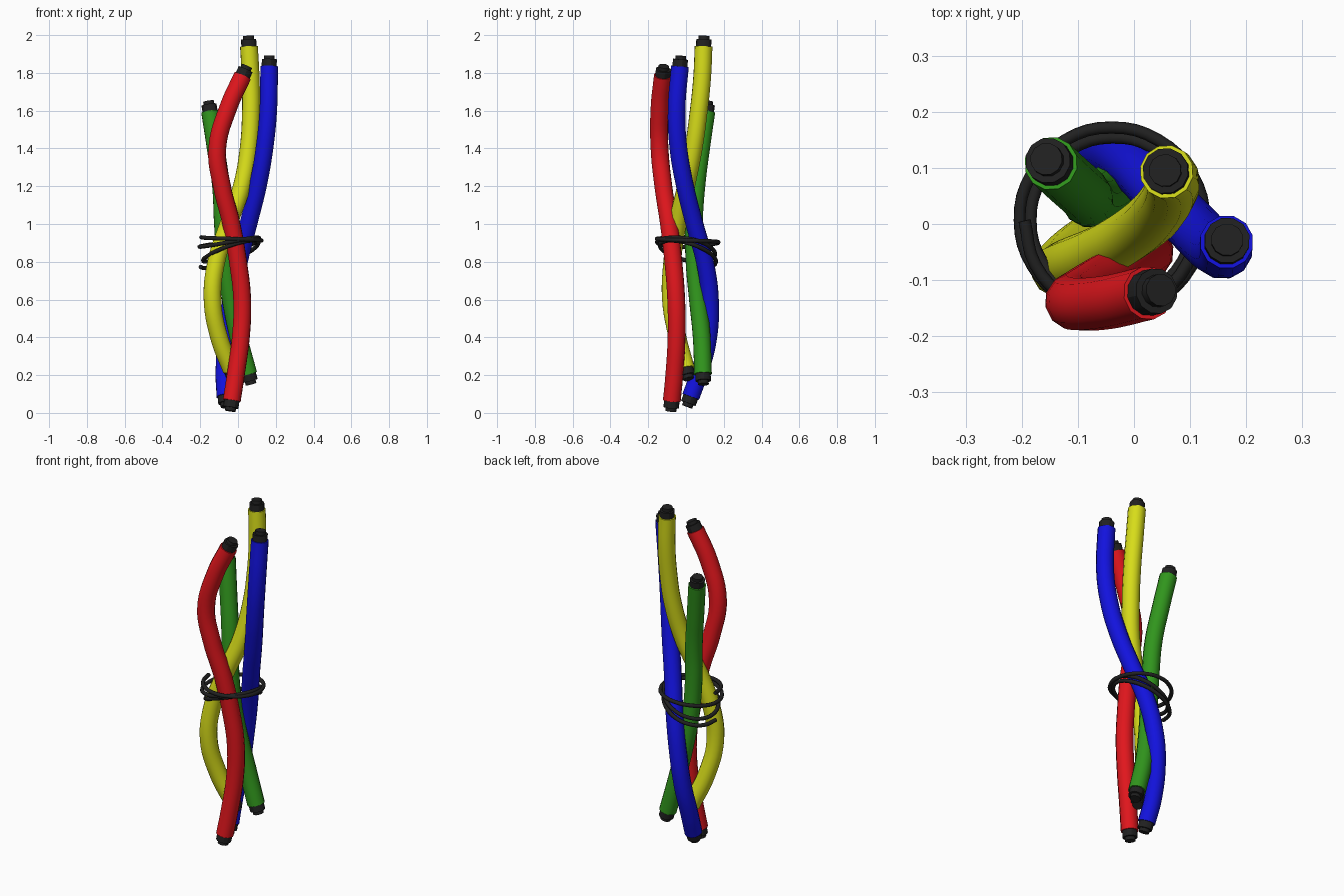
import bpy, math
from mathutils import Vector

if "Cube" in bpy.data.objects:
    bpy.data.objects.remove(bpy.data.objects["Cube"])


def material(name, rgb):
    m = bpy.data.materials.new(name)
    m.diffuse_color = (*rgb, 1)
    m.use_nodes = True
    m.node_tree.nodes["Principled BSDF"].inputs["Base Color"].default_value = m.diffuse_color
    return m


black = material("black_rubber", (0.015, 0.015, 0.015))


def tube(name, pts, radius, mat, sides_res=4, res=6):
    """Smooth round tube through the given points."""
    cu = bpy.data.curves.new(name, 'CURVE')
    cu.dimensions = '3D'
    cu.bevel_depth = radius
    cu.bevel_resolution = sides_res
    cu.resolution_u = res
    cu.use_fill_caps = True
    sp = cu.splines.new('BEZIER')
    sp.bezier_points.add(len(pts) - 1)
    for bp, p in zip(sp.bezier_points, pts):
        bp.co = p
        bp.handle_left_type = bp.handle_right_type = 'AUTO'
    sp.use_smooth = True
    cu.materials.append(mat)
    ob = bpy.data.objects.new(name, cu)
    bpy.context.collection.objects.link(ob)
    return ob


def end_cap(name, base, direction):
    """Stepped black core sticking out of a wire end."""
    d = direction.normalized()
    for part, r, a, b in (("collar", 0.041, -0.01, 0.037), ("tip", 0.029, 0.03, 0.056)):
        bpy.ops.mesh.primitive_cylinder_add(
            vertices=12, radius=r, depth=b - a, location=base + d * (a + b) / 2,
            rotation=d.to_track_quat('Z', 'Y').to_euler())
        ob = bpy.context.object
        ob.name = name + "_" + part
        ob.data.materials.append(black)
        bpy.ops.object.shade_smooth_by_angle()


# Wires: colour and centre line from top to bottom
wires = {
    "red": ((0.75, 0.008, 0.012), [
        (0.025, -0.123, 1.785), (-0.05, -0.14, 1.62), (-0.11, -0.14, 1.4), (-0.085, -0.12, 1.2),
        (-0.035, -0.09, 1.0), (0.0, -0.067, 0.8), (0.022, -0.052, 0.6), (0.015, -0.05, 0.4),
        (-0.012, -0.062, 0.2), (-0.033, -0.075, 0.065)]),
    "yellow": ((0.68, 0.72, 0.01), [
        (0.058, 0.093, 1.94), (0.067, 0.085, 1.77), (0.068, 0.065, 1.58), (0.056, 0.04, 1.4),
        (0.02, 0.0, 1.2), (-0.05, -0.045, 1.0), (-0.115, -0.073, 0.8), (-0.135, -0.08, 0.6),
        (-0.1, -0.045, 0.4), (-0.035, 0.0, 0.23)]),
    "blue": ((0.006, 0.006, 0.72), [
        (0.165, -0.032, 1.835), (0.16, -0.05, 1.6), (0.14, -0.04, 1.4), (0.105, -0.005, 1.2),
        (0.055, 0.045, 1.0), (0.005, 0.1, 0.8), (-0.035, 0.127, 0.6), (-0.06, 0.118, 0.4),
        (-0.072, 0.07, 0.21), (-0.066, 0.025, 0.085)]),
    "green": ((0.03, 0.3, 0.012), [
        (-0.148, 0.108, 1.595), (-0.118, 0.08, 1.4), (-0.09, 0.055, 1.2), (-0.08, 0.042, 1.0),
        (-0.065, 0.045, 0.8), (-0.038, 0.063, 0.6), (0.003, 0.083, 0.4), (0.055, 0.09, 0.205)]),
}
for colour, (rgb, pts) in wires.items():
    pts = [Vector(p) for p in pts]
    tube(colour + "_wire", pts, 0.048, material(colour + "_insulation", rgb))
    end_cap(colour + "_top_core", pts[0], pts[0] - pts[1] * 0.5 - pts[0] * 0.5)
    end_cap(colour + "_bottom_core", pts[-1], pts[-1] - pts[-2])

# Tie wound around the bundle: a level turn, then increasingly tilted turns
tie = []
STEPS = 12
for i in range(3 * STEPS + 1):
    t = i / STEPS
    a = 2 * math.pi * t + math.pi
    r = 0.155 + 0.011 * math.sin(2.2 * t)
    tilt = 0.055 * max(0, min(1, t - 0.7))
    z = 0.93 - 0.034 * t + tilt * (math.cos(a) - 0.6 * math.sin(a))
    tie.append((-0.04 + r * math.cos(a), 0.006 + r * math.sin(a), z))
tube("binding_tie", tie, 0.011, black, 2, 4)
